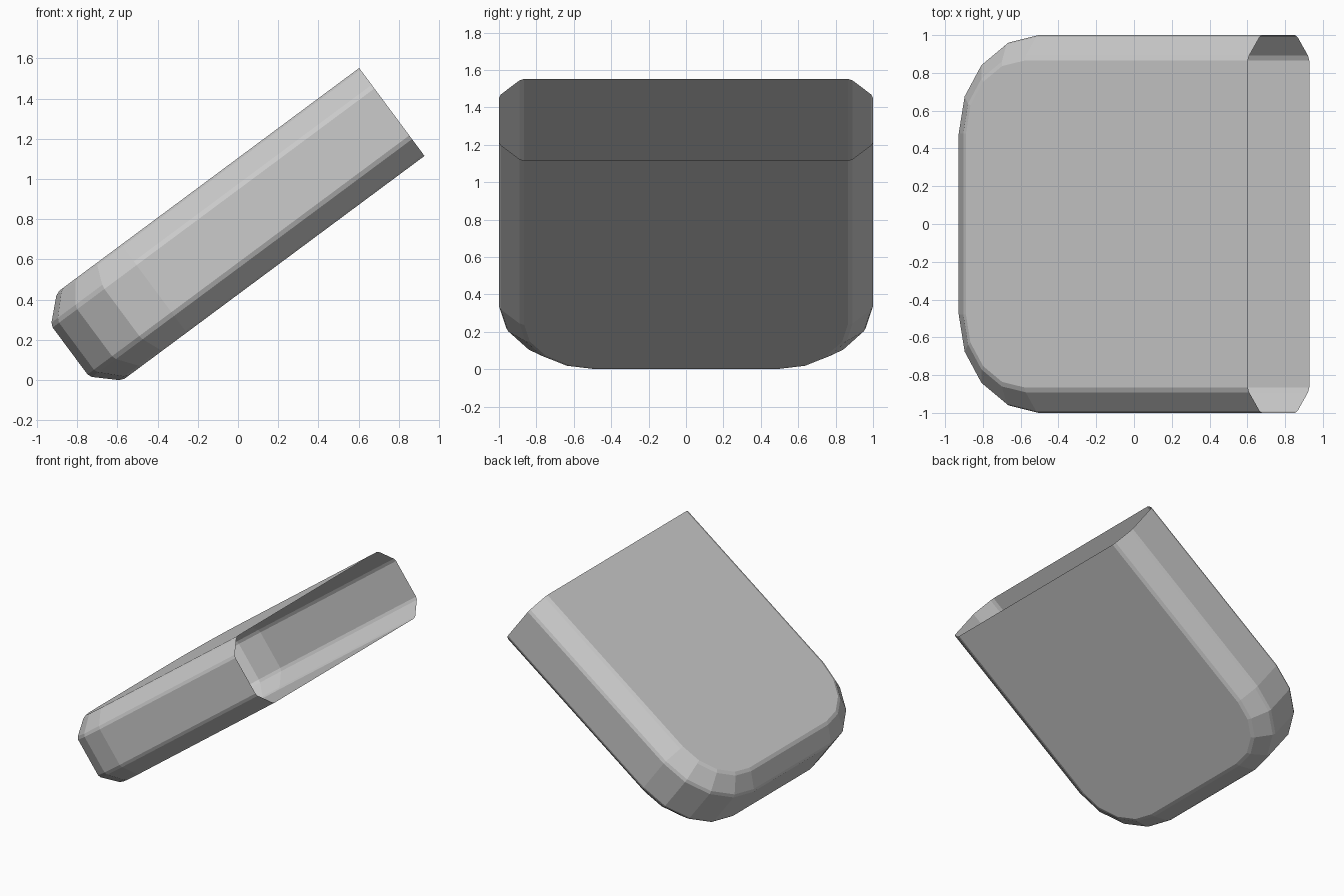
import bpy, bmesh
from math import sin, cos, pi, radians
from mathutils import Matrix

if "Cube" in bpy.data.objects:
    bpy.data.objects.remove(bpy.data.objects["Cube"])

TILT = radians(36.6)
LOW, OPEN_END = -0.586, 1.408    # rounded end and open end along the slope
BOTTOM, TOP = 0.343, 0.888       # slab thickness range
RADIUS, STEPS = 0.52, 4          # plan corner rounding

# Edge section as (inset, height): wide chamfer with slightly softened edges
half = [(0.135, 0.0), (0.109, 0.011), (0.010, 0.104), (0.0, 0.127)]
section = [(d, BOTTOM + h) for d, h in half]
section += [(d, TOP - h) for d, h in reversed(half)]


def outline(inset):
    """Open U-shaped path: straight side, two rounded corners, straight side."""
    r = RADIUS - inset
    cu, cy = LOW + RADIUS, 1 - RADIUS
    corner = []
    for i in range(STEPS + 1):
        a = i * pi / 2 / STEPS
        corner.append((cu - r * sin(a), -cy - r * cos(a)))
    one_side = [(OPEN_END, -1 + inset)] + corner
    return one_side + [(u, -y) for u, y in reversed(one_side)]


# Hollow tilted sleeve, open at its upper end
bm = bmesh.new()
rings = [[bm.verts.new((u, y, v)) for u, y in outline(d)] for d, v in section]
for a, b in zip(rings, rings[1:]):
    for i in range(len(a) - 1):
        bm.faces.new((b[i], b[i + 1], a[i + 1], a[i]))
bm.faces.new(rings[0])
bm.faces.new(rings[-1][::-1])
bm.transform(Matrix.Rotation(-TILT, 4, 'Y'))

# Stand on the ground and centre
xs = [v.co.x for v in bm.verts]
shift = (-(min(xs) + max(xs)) / 2, 0, -min(v.co.z for v in bm.verts))
bmesh.ops.translate(bm, verts=bm.verts, vec=shift)

mesh = bpy.data.meshes.new("tilted_sleeve")
bm.to_mesh(mesh)
bm.free()
sleeve = bpy.data.objects.new("tilted_sleeve", mesh)
bpy.context.collection.objects.link(sleeve)
